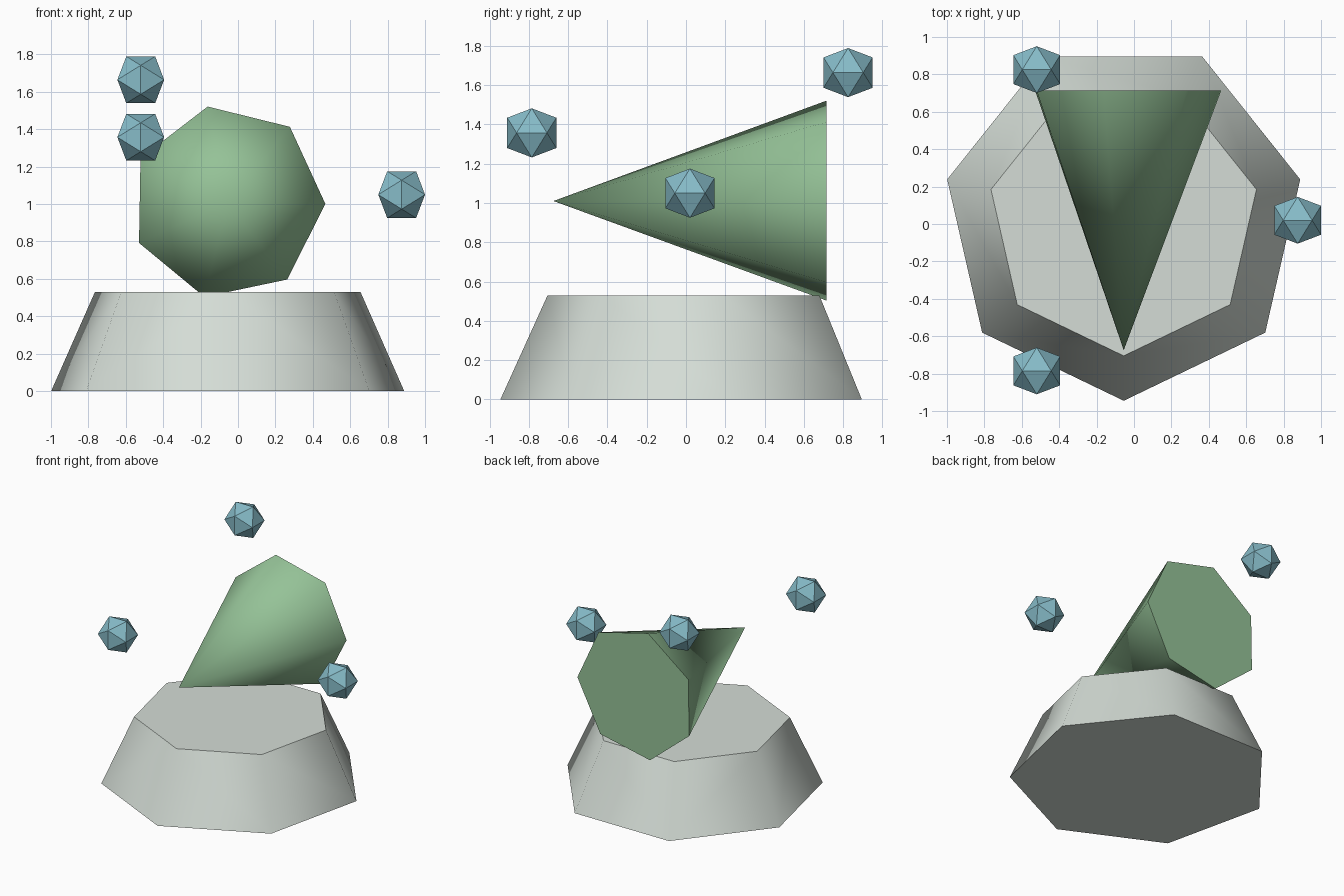
import bpy, bmesh
from math import sin, cos, pi, radians, sqrt
from mathutils import Vector

if "Cube" in bpy.data.objects:
    bpy.data.objects.remove(bpy.data.objects["Cube"])

CX, CY = -0.055, 0.023


def material(name, rgb):
    m = bpy.data.materials.new(name)
    m.diffuse_color = (*rgb, 1)
    m.use_nodes = True
    m.node_tree.nodes["Principled BSDF"].inputs["Base Color"].default_value = m.diffuse_color
    return m


def hull_object(name, points, mat, smooth):
    """Convex solid spanned by the given points."""
    bm = bmesh.new()
    for p in points:
        bm.verts.new(p)
    bmesh.ops.convex_hull(bm, input=bm.verts[:])
    bmesh.ops.dissolve_limit(bm, angle_limit=radians(1),
                             verts=bm.verts[:], edges=bm.edges[:])
    bmesh.ops.recalc_face_normals(bm, faces=bm.faces[:])
    mesh = bpy.data.meshes.new(name)
    bm.to_mesh(mesh)
    bm.free()
    ob = bpy.data.objects.new(name, mesh)
    bpy.context.collection.objects.link(ob)
    mesh.materials.append(mat)
    if smooth:
        bpy.ops.object.select_all(action='DESELECT')
        ob.select_set(True)
        bpy.context.view_layer.objects.active = ob
        bpy.ops.object.shade_smooth_by_angle(angle=radians(60))
    return ob


def heptagon(radius, start):
    return [(radius * cos(start + i * 2 * pi / 7),
             radius * sin(start + i * 2 * pi / 7)) for i in range(7)]


stone = material("stone", (0.66, 0.72, 0.67))
green = material("green", (0.30, 0.54, 0.31))
teal = material("teal", (0.24, 0.50, 0.58))

# Seven-sided tapered pedestal
pedestal = [(CX + x, CY + y, z) for r, z in ((0.968, 0), (0.728, 0.53))
            for x, y in heptagon(r, -pi / 2)]
hull_object("pedestal", pedestal, stone, True)

# Seven-sided cone lying on its side, tip towards the front
cone = [(CX + x, 0.715, 1.01 + z) for x, z in heptagon(0.522, radians(-1))]
hull_object("lying_cone", cone + [(CX, -0.675, 1.01)], green, True)

# Three floating icosahedra, spaced evenly around and stepping upwards
a = 0.125
b = a * 2 / (1 + sqrt(5))
ico = []
for s in (-1, 1):
    for t in (-1, 1):
        ico += [(s * b, 0, t * a), (s * a, t * b, 0), (0, s * a, t * b)]
for i in range(3):
    ang = -i * 2 * pi / 3
    centre = Vector((CX + 0.93 * cos(ang), 0.02 + 0.93 * sin(ang),
                     1.05 + 0.307 * i))
    gem = hull_object(f"floating_gem_{i + 1}", ico, teal, False)
    gem.location = centre
